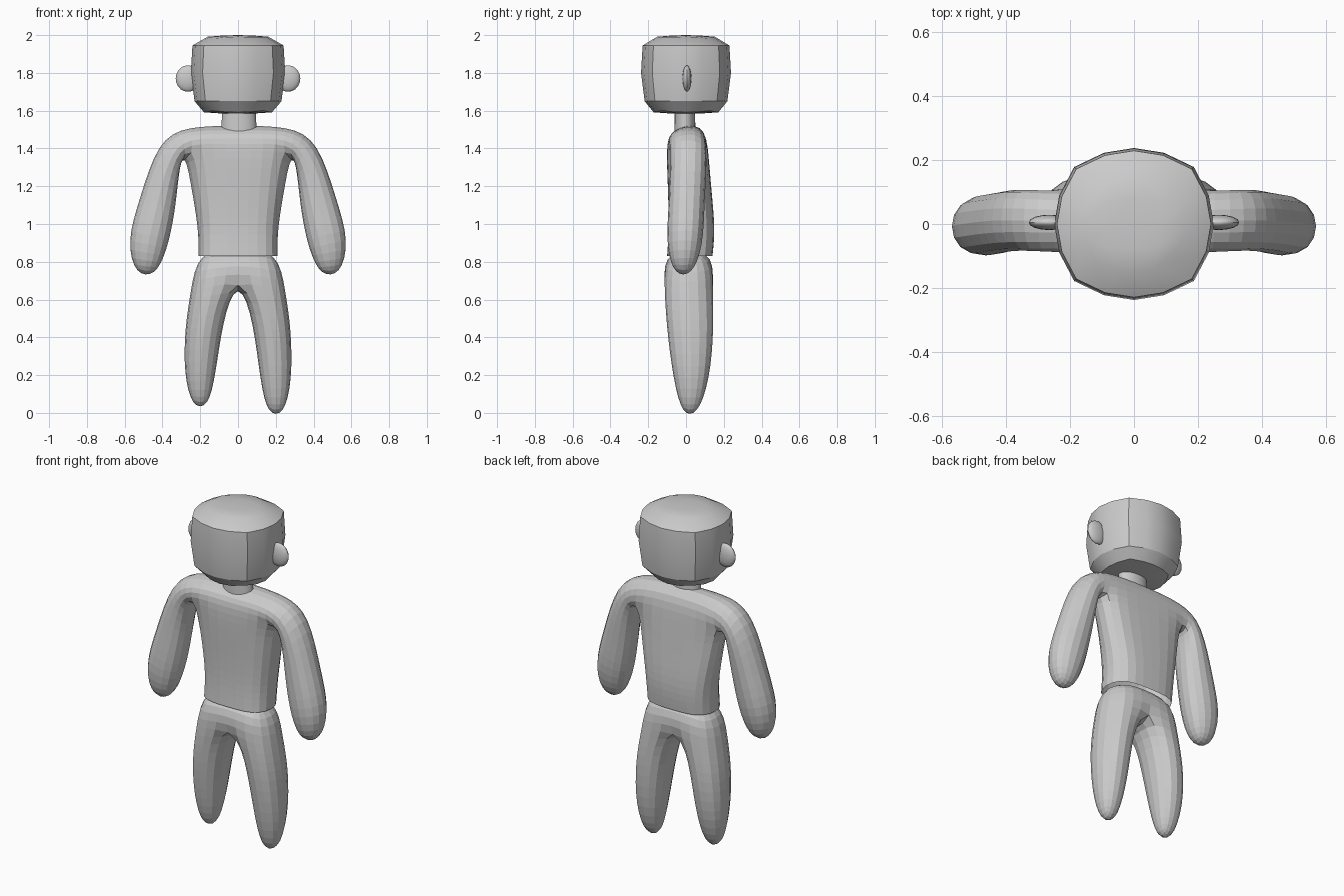
import bpy, bmesh, math
from mathutils import Vector

if "Cube" in bpy.data.objects:
    bpy.data.objects.remove(bpy.data.objects["Cube"])

grey = bpy.data.materials.new("plain grey")
grey.diffuse_color = (0.6, 0.6, 0.6, 1)
grey.use_nodes = True
grey.node_tree.nodes["Principled BSDF"].inputs["Base Color"].default_value = grey.diffuse_color


def finish(name, bm, subdivide=0):
    bmesh.ops.recalc_face_normals(bm, faces=bm.faces)
    mesh = bpy.data.meshes.new(name)
    bm.to_mesh(mesh)
    bm.free()
    ob = bpy.data.objects.new(name, mesh)
    bpy.context.collection.objects.link(ob)
    mesh.materials.append(grey)
    if subdivide:
        mod = ob.modifiers.new("rounding", 'SUBSURF')
        mod.levels = mod.render_levels = subdivide
    return ob


def smooth(ob, angle):
    bpy.ops.object.select_all(action='DESELECT')
    ob.select_set(True)
    bpy.context.view_layer.objects.active = ob
    bpy.ops.object.shade_smooth_by_angle(angle=math.radians(angle))


def trunk_ring(bm, front, back):
    """Six points: left, middle, right in front, then right, middle, left behind.
    front and back are (half width, y, side z, middle z)."""
    pts = []
    for (w, y, zs, zm), order in ((front, (-1, 0, 1)), (back, (1, 0, -1))):
        pts += [(s * w, y, zs if s else zm) for s in order]
    return [bm.verts.new(p) for p in pts]


def bridge(bm, a, b, skip=()):
    n = len(a)
    for i in range(n):
        if i not in skip:
            bm.faces.new((a[i], a[(i + 1) % n], b[(i + 1) % n], b[i]))


def limb(bm, start, side, rings):
    """Square tube from start (inner front, outer front, outer back, inner back).
    Each ring is (inner x, inner z, outer x, outer z, front y, back y)."""
    prev = start
    for xi, zi, xo, zo, yf, yb in rings:
        ring = [bm.verts.new((side * x, y, z)) for x, y, z in
                ((xi, yf, zi), (xo, yf, zo), (xo, yb, zo), (xi, yb, zi))]
        bridge(bm, prev, ring)
        prev = ring
    bm.faces.new(prev)


# Torso with arms grown from the shoulder sides
bm = bmesh.new()
levels = [((.218, -.10, .83, .83), (.218, .14, .83, .83)),
          ((.212, -.09, .97, .97), (.222, .155, .97, .97)),
          ((.235, -.095, 1.19, 1.19), (.275, .135, 1.17, 1.17)),
          ((.275, -.105, 1.42, 1.40), (.31, .12, 1.36, 1.36)),
          ((.27, -.085, 1.515, 1.50), (.27, .10, 1.535, 1.55))]
rings = [trunk_ring(bm, f, b) for f, b in levels]
for k in range(4):
    bridge(bm, rings[k], rings[k + 1], skip=(2, 5) if k == 3 else ())
top, pit = rings[4], rings[3]
bm.faces.new((top[0], top[1], top[4], top[5]))
bm.faces.new((top[1], top[2], top[3], top[4]))
arm = [(.31, 1.25, .43, 1.45, -.09, .12),
       (.325, 1.06, .53, 1.13, -.10, .105),
       (.365, .86, .60, .91, -.115, .10),
       (.435, .72, .545, .72, -.065, .035)]
limb(bm, [pit[2], top[2], top[3], pit[3]], 1, arm)
limb(bm, [pit[0], top[0], top[5], pit[5]], -1, arm)
finish("torso_and_arms", bm, 2)

# Hips with two legs, the left one slightly shorter
bm = bmesh.new()
waist = trunk_ring(bm, (.222, -.11, .87, .87), (.222, .14, .87, .87))
hips = trunk_ring(bm, (.262, -.125, .63, .72), (.262, .15, .63, .72))
bridge(bm, waist, hips)
bm.faces.new((waist[0], waist[1], waist[4], waist[5]))
bm.faces.new((waist[1], waist[2], waist[3], waist[4]))
for side, lift in ((1, 0), (-1, .04)):
    start = [hips[1], hips[2], hips[3], hips[4]] if side > 0 else \
            [hips[1], hips[0], hips[5], hips[4]]
    limb(bm, start, side, [
        (.075, .47, .29, .45, -.115, .16),
        (.11, .17 + lift, .295, .17 + lift, -.075, .135),
        (.155, -.02 + lift, .245, -.02 + lift, -.02, .06)])
finish("hips_and_legs", bm, 2)

# Head: bulged box, four cells along each edge
bm = bmesh.new()
bmesh.ops.create_cube(bm, size=2)
bmesh.ops.subdivide_edges(bm, edges=bm.edges[:], cuts=3, use_grid_fill=True)
height = {-2: 1.60, -1: 1.65, 0: 1.80, 1: 1.945, 2: 1.983}
spread = {-2: .72, -1: .92, 0: 1.0, 1: .965, 2: .64}
for v in bm.verts:
    p = v.co.copy()
    k = round(p.z * 2)
    x = .25 * p.x * (1 - .25 * p.y ** 2) * spread[k]
    y = .238 * p.y * (1 - .25 * p.x ** 2) * spread[k]
    z = height[k]
    if abs(k) == 2:
        z += .017 * (k / 2) * (1 - p.x ** 2 * .5 - p.y ** 2 * .5)
    v.co = Vector((x, y, z))
smooth(finish("head", bm), 30)

# Neck
bm = bmesh.new()
bmesh.ops.create_cone(bm, cap_ends=True, segments=20, radius1=.095, radius2=.088, depth=.16)
for v in bm.verts:
    v.co = Vector((v.co.x + .005, v.co.y * .6 - .006, v.co.z + 1.54))
smooth(finish("neck", bm), 40)

# Ears
for side, name in ((-1, "left_ear"), (1, "right_ear")):
    bm = bmesh.new()
    bmesh.ops.create_uvsphere(bm, u_segments=16, v_segments=10, radius=1)
    for v in bm.verts:
        v.co = Vector((v.co.x * .065 + side * .265, v.co.y * .024 + .005, v.co.z * .07 + 1.77))
    smooth(finish(name, bm), 40)
